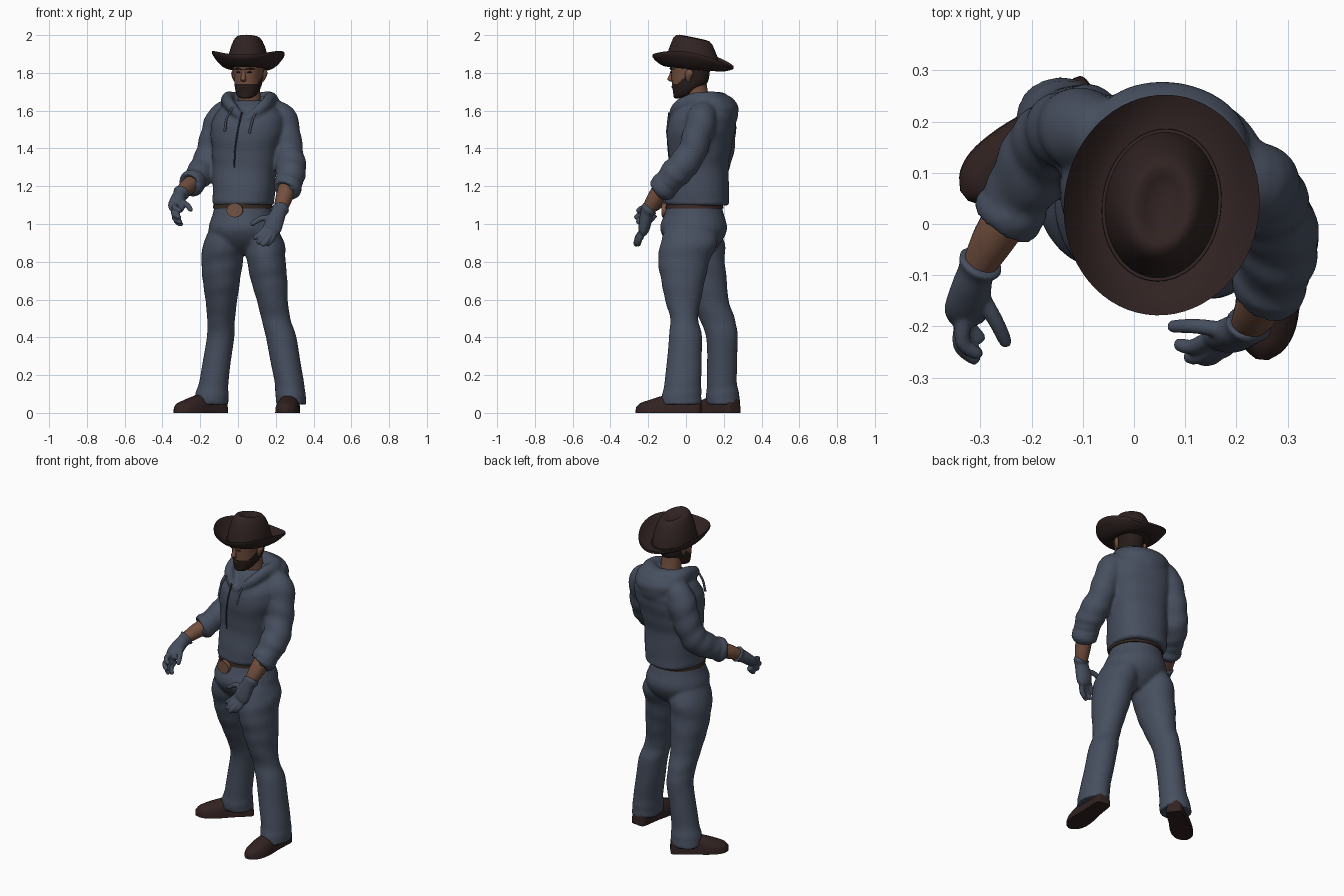
import bpy, bmesh, math
from mathutils import Vector, Matrix

def material(name, rgb):
    m = bpy.data.materials.new(name)
    m.diffuse_color = (*rgb, 1)
    return m

CLOTH = material("slate cloth", (0.062, 0.077, 0.112))
SKIN = material("skin", (0.170, 0.078, 0.048))
HAIR = material("dark hair", (0.020, 0.012, 0.010))
HAT = material("hat felt", (0.030, 0.017, 0.016))
BOOT = material("boot leather", (0.031, 0.016, 0.015))
BELT = material("belt leather", (0.040, 0.022, 0.017))
BRASS = material("buckle bronze", (0.17, 0.085, 0.056))
LINE = material("zip", (0.035, 0.042, 0.060))

def skin_rings(name, rings, mat, caps=True, angle=50):
    """Bridge a list of equal-length point rings into one object."""
    bm = bmesh.new()
    vs = [[bm.verts.new(p) for p in r] for r in rings]
    n = len(rings[0])
    for a, b in zip(vs, vs[1:]):
        for j in range(n):
            bm.faces.new((a[j], a[(j + 1) % n], b[(j + 1) % n], b[j]))
    if caps:
        bm.faces.new(vs[0])
        bm.faces.new(vs[-1])
    bmesh.ops.recalc_face_normals(bm, faces=bm.faces)
    me = bpy.data.meshes.new(name)
    bm.to_mesh(me)
    bm.free()
    me.materials.append(mat)
    me.shade_smooth()
    me.set_sharp_from_angle(angle=math.radians(angle))
    ob = bpy.data.objects.new(name, me)
    bpy.context.collection.objects.link(ob)
    return ob

def smooth_path(keys, sub):
    """Catmull-Rom through key tuples."""
    out = []
    for i in range(len(keys) - 1):
        p0, p1, p2, p3 = (keys[max(0, min(len(keys) - 1, i + k))] for k in (-1, 0, 1, 2))
        for s in range(sub):
            t = s / sub
            out.append([0.5 * (2 * b + (c - a) * t + (2 * a - 5 * b + 4 * c - d) * t * t
                        + (3 * b - a - 3 * c + d) * t ** 3) for a, b, c, d in zip(p0, p1, p2, p3)])
    return out + [list(keys[-1])]

def loft(name, keys, mat, ref=None, yaw=0, n=28, sub=5, fold=0, power=2.0):
    """Keys (x, y, z, a, b). ref None = level rings, else rings square to the path."""
    path = smooth_path([k if len(k) == 5 else (*k, k[3]) for k in keys], sub)
    rings = []
    for i, (x, y, z, a, b) in enumerate(path):
        u, v = Vector((math.cos(yaw), math.sin(yaw), 0)), Vector((-math.sin(yaw), math.cos(yaw), 0))
        if ref:
            t = Vector(path[min(i + 1, len(path) - 1)][:3]) - Vector(path[max(i - 1, 0)][:3])
            u = t.cross(Vector(ref)).normalized()
            v = u.cross(t).normalized()
        ring = []
        for j in range(n):
            w = 2 * math.pi * j / n
            c, s = (math.copysign(abs(q) ** (2 / power), q) for q in (math.cos(w), math.sin(w)))
            f = 1 + fold * math.sin(i * 1.15 + 1.6 * math.sin(w + i * 0.15))
            ring.append(Vector((x, y, z)) + u * (a * f * c) + v * (b * f * s))
        rings.append(ring)
    return skin_rings(name, rings, mat)

def fuse(name, obs, voxel=.009):
    """Join overlapping parts into one soft skin."""
    bpy.ops.object.select_all(action='DESELECT')
    for o in obs:
        o.select_set(True)
    bpy.context.view_layer.objects.active = obs[0]
    bpy.ops.object.join()
    obs[0].name = name
    r = obs[0].modifiers.new("remesh", 'REMESH')
    r.mode, r.voxel_size, r.use_smooth_shade = 'VOXEL', voxel, True
    s = obs[0].modifiers.new("soften", 'SMOOTH')
    s.factor, s.iterations = .5, 6

YAW = math.radians(-10)

# trousers: pelvis and two legs
pelvis = loft("pelvis", [(.025, .045, 1.11, .146, .14), (.025, .043, 1.05, .16, .158), (.028, .04, .98, .184, .178),
     (.03, .042, .92, .17, .155), (.03, .045, .87, .11, .11), (.035, .045, .835, .04, .06)], CLOTH)
back_leg = loft("back_leg", [(-.055, .05, 1.0, .08, .11), (-.076, .06, .9, .107, .145), (-.084, .075, .8, .11, .13),
     (-.088, .095, .7, .099, .122), (-.088, .122, .6, .085, .103), (-.09, .163, .5, .074, .095),
     (-.093, .19, .4, .073, .084), (-.126, .19, .18, .077, .079),
     (-.138, .194, .1, .088, .088), (-.142, .198, .045, .092, .09)], CLOTH, fold=.012)
front_leg = loft("front_leg", [(.115, .03, 1.0, .08, .13), (.14, .015, .9, .106, .15), (.15, -.012, .8, .102, .136),
     (.165, -.015, .7, .097, .116), (.181, -.016, .6, .083, .096), (.2, -.01, .5, .077, .074),
     (.228, -.003, .4, .081, .088), (.268, -.015, .18, .078, .096),
     (.278, -.022, .1, .08, .104), (.281, -.025, .045, .081, .107)], CLOTH, fold=.012)
fuse("trousers", [pelvis, back_leg, front_leg])

# boots: D-shaped sections from heel to toe
def boot(name, heel, toe):
    d = Vector((toe[0] - heel[0], toe[1] - heel[1], 0))
    side = Vector((-d.y, d.x, 0)).normalized()
    prof = smooth_path([(0, .03, .05), (.05, .046, .09), (.35, .052, .11), (.6, .062, .09), (.8, .06, .068),
                        (.93, .042, .052), (1, .012, .03)], 4)
    rings = []
    for s, w, h in prof:
        o = Vector((*heel, 0)) + d * s
        rings.append([o + side * (w * math.cos(k * math.pi / 12))
                      + Vector((0, 0, h * math.sin(k * math.pi / 12) ** .7 if k < 12 else 0)) for k in range(13)])
    skin_rings(name, rings, BOOT)
boot("back_boot", (-.075, .26), (-.332, .055))
boot("front_boot", (.285, .08), (.25, -.265))

# belt and buckle
loft("belt", [(.025, .045, 1.083, .158, .153), (.025, .045, 1.12, .153, .15)], BELT, n=40)
loft("buckle", [(-.015, -.1, 1.073, .043, .038), (-.018, -.125, 1.073, .043, .038)], BRASS, ref=(0, 0, 1), n=20, sub=1)

# hooded top: body, sleeves, and a hood lying on the shoulders with a sagging pouch
torso = loft("torso", [(.028, .06, 1.098, .15, .155), (.028, .06, 1.106, .16, .167), (.03, .06, 1.15, .163, .167),
     (.036, .068, 1.3, .169, .155), (.045, .073, 1.4, .182, .166), (.055, .08, 1.5, .2, .178),
     (.065, .095, 1.57, .19, .168), (.065, .1, 1.62, .15, .135), (.06, .09, 1.655, .085, .085)],
     CLOTH, yaw=YAW, n=40, fold=.008, power=2.3)
back_sleeve = loft("back_sleeve", [(-.02, .165, 1.6, .065), (-.085, .18, 1.56, .08), (-.12, .185, 1.47, .079),
     (-.15, .175, 1.37, .075), (-.178, .14, 1.295, .079), (-.215, .08, 1.25, .07), (-.235, .045, 1.225, .063),
     (-.24, .03, 1.22, .071), (-.255, .005, 1.205, .067), (-.257, .002, 1.204, .04)], CLOTH, ref=(1, 0, 0), fold=.035)
front_sleeve = loft("front_sleeve", [(.15, .1, 1.61, .065), (.228, .085, 1.56, .08), (.255, .06, 1.47, .078),
     (.268, .03, 1.38, .077), (.28, -.022, 1.305, .081), (.278, -.07, 1.255, .078), (.272, -.1, 1.22, .069),
     (.268, -.108, 1.21, .076), (.256, -.135, 1.175, .07), (.254, -.138, 1.172, .045)], CLOTH, ref=(1, 0, 0), fold=.035)
collar = loft("hood_collar", [(.03, -.075, 1.55, .012, .02), (-.03, -.045, 1.615, .028, .03), (-.055, .04, 1.65, .032, .042),
     (-.035, .135, 1.65, .047, .052), (.065, .18, 1.645, .057, .052), (.165, .125, 1.65, .047, .052),
     (.165, .03, 1.65, .032, .042), (.125, -.05, 1.615, .028, .03), (.05, -.08, 1.55, .012, .02)],
     CLOTH, ref=(0, 0, 1), n=16, fold=.03)
pouch = loft("hood_pouch", [(.07, .2, 1.49, .03, .02), (.07, .19, 1.53, .09, .07), (.072, .175, 1.59, .145, .102),
     (.07, .16, 1.64, .155, .107), (.068, .15, 1.675, .125, .08), (.068, .14, 1.67, .07, .03)], CLOTH, yaw=YAW, fold=.015)
fuse("hooded_top", [torso, back_sleeve, front_sleeve, collar, pouch])

# zip and draw cords
def cord(name, mat, *keys):
    loft(name, keys, mat, ref=(1, 0, 0), n=8, sub=4)
cord("zip", LINE, (.02, -.09, 1.59, .004), (.0, -.099, 1.5, .004), (-.015, -.094, 1.4, .004), (-.02, -.084, 1.3, .004))
cord("left_cord", CLOTH, (-.025, -.07, 1.62, .006), (-.06, -.08, 1.56, .006), (-.07, -.09, 1.49, .007))
cord("right_cord", CLOTH, (.11, -.072, 1.62, .006), (.08, -.09, 1.56, .006), (.06, -.1, 1.48, .007))

# forearms
loft("back_forearm", [(-.23, .04, 1.225, .046), (-.275, -.03, 1.19, .042), (-.31, -.095, 1.155, .03)], SKIN, ref=(1, 0, 0), n=20)
loft("front_forearm", [(.262, -.12, 1.2, .048), (.238, -.172, 1.12, .043), (.218, -.203, 1.06, .031)], SKIN, ref=(1, 0, 0), n=20)

# gloves: cuff and palm in one loft, then curled fingers and thumb
def glove(side, palm, ref, digits):
    parts = [loft(side + "_palm", palm, CLOTH, ref=ref, n=20)]
    for a, b, c in digits:
        parts.append(loft("finger", [(*a, .017), (*b, .0155), (*c, .0125),
                     (*[q + (q - p) * .15 for p, q in zip(b, c)], .003)], CLOTH, ref=ref, n=10, sub=4))
    fuse(side + "_glove", parts, .0045)
glove("back", [(-.298, -.072, 1.168, .036, .036), (-.3, -.076, 1.165, .047, .046), (-.308, -.092, 1.153, .04, .036),
      (-.318, -.125, 1.13, .034, .04), (-.325, -.165, 1.095, .028, .046), (-.325, -.19, 1.07, .018, .034)], (1, .2, 0),
      [((-.33, -.175, 1.1), (-.335, -.23, 1.085), (-.305, -.255, 1.07)),
       ((-.33, -.178, 1.08), (-.34, -.235, 1.055), (-.31, -.265, 1.035)),
       ((-.325, -.175, 1.065), (-.335, -.22, 1.03), (-.305, -.255, 1.01)),
       ((-.32, -.165, 1.05), (-.325, -.195, 1.015), (-.3, -.225, .998)),
       ((-.305, -.13, 1.12), (-.27, -.19, 1.1), (-.25, -.232, 1.075))])
glove("front", [(.226, -.19, 1.086, .038, .038), (.225, -.193, 1.082, .047, .045), (.215, -.205, 1.06, .041, .036),
      (.2, -.213, 1.025, .046, .034), (.18, -.222, .975, .049, .03), (.168, -.226, .95, .036, .018)], (.2, 1, .2),
      [((.15, -.222, .98), (.115, -.24, .945), (.085, -.235, .925)),
       ((.165, -.23, .965), (.13, -.258, .925), (.105, -.26, .9)),
       ((.18, -.23, .96), (.155, -.26, .915), (.13, -.265, .888)),
       ((.195, -.222, .965), (.18, -.245, .92), (.155, -.252, .89)),
       ((.185, -.21, 1.03), (.125, -.2, 1.03), (.075, -.2, 1.0))])

# neck and head; beard and cropped hair are coloured by position
loft("neck", [(.062, .08, 1.58, .068, .066), (.06, .065, 1.66, .06, .058), (.057, .05, 1.75, .058, .058)], SKIN)
PLACE = Matrix.Translation((.055, .02, 0)) @ Matrix.Rotation(math.radians(-15), 4, 'Z')
head = loft("head", [(0, -.058, 1.664, .018, .02), (0, -.05, 1.672, .04, .036), (0, -.032, 1.69, .055, .056),
     (0, -.012, 1.72, .066, .08), (0, .0, 1.75, .071, .095), (0, .003, 1.79, .075, .102),
     (0, .003, 1.83, .079, .104), (0, .003, 1.87, .078, .1), (0, .005, 1.92, .055, .07)], SKIN, n=64, sub=8, power=2.2)
head.data.materials.append(HAIR)
for p in head.data.polygons:
    c = p.center
    beard = c.z < 1.741 + max(0, c.y + .055) * .75 and c.y < .03
    p.material_index = int(beard or (c.y > .012 and c.z > 1.79) or (c.y > .03 and c.z > 1.715))
parts = [head]
parts.append(loft("nose", [(0, -.094, 1.815, .009, .008), (0, -.1, 1.79, .011, .012), (0, -.106, 1.768, .015, .016),
                           (0, -.1, 1.757, .013, .012), (0, -.096, 1.753, .004, .004)], SKIN, n=14))
parts.append(loft("brow_ridge", [(-.06, -.066, 1.822, .006), (-.03, -.091, 1.828, .009), (0, -.098, 1.825, .008),
                                 (.03, -.091, 1.828, .009), (.06, -.066, 1.822, .006)], SKIN, ref=(0, 0, 1), n=12))
parts.append(loft("mouth", [(-.022, -.09, 1.724, .003), (0, -.096, 1.727, .004), (.022, -.09, 1.724, .003)], SKIN, ref=(0, 0, 1), n=8))
for s in (-1, 1):
    parts.append(loft("eye", [(s * .018, -.1, 1.803, .002), (s * .031, -.095, 1.804, .005), (s * .042, -.086, 1.803, .002)], HAIR, ref=(0, 0, 1), n=8))
    parts.append(loft("eyebrow", [(s * .014, -.102, 1.819, .003), (s * .034, -.096, 1.824, .005), (s * .055, -.076, 1.82, .003)], HAIR, ref=(0, 0, 1), n=8))
    parts.append(loft("ear", [(s * .076, .012, 1.755, .005, .008), (s * .083, .014, 1.775, .009, .016),
                              (s * .087, .02, 1.8, .011, .022), (s * .085, .02, 1.818, .004, .01)], SKIN, n=12))
for o in parts:
    o.data.transform(PLACE)

# hat: local frame centred on the crown, tilted slightly back
HATPOS = Matrix.Translation((.054, .037, 0)) @ Matrix.Rotation(math.radians(-8), 4, 'Z')
def hat_ring(rx, ry, zfun, n=64):
    return [HATPOS @ Vector((rx * math.cos(w), ry * math.sin(w), zfun(ry * math.sin(w), w)))
            for w in (2 * math.pi * k / n for k in range(n))]
base = lambda y: 1.826 - .09 * y
roof = lambda y: 1.981 - .2 * y
def brim_ring(s, off):
    lift = lambda y, w: base(y) + off + s ** 2 * (.032 - .012 * math.sin(w) + .046 * math.cos(w) ** 2)
    return hat_ring(.1 + .091 * s, .137 + .079 * s, lift)
top = [brim_ring(k / 8, .007) for k in range(9)]
under = [brim_ring(k / 8, -.006) for k in range(8, -1, -1)]
skin_rings("hat_brim", top + under, HAT, caps=False)

def crown_ring(t, rx, ry, dip=0):
    """t blends from brim height to sloping roof height."""
    return hat_ring(rx, ry, lambda y, w: base(y) * (1 - t) + roof(y) * t - dip)
crown = [crown_ring(0, .112, .145), crown_ring(.25, .107, .139), crown_ring(.5, .1, .13), crown_ring(.75, .088, .115),
         crown_ring(.92, .076, .103), crown_ring(1.02, .064, .088), crown_ring(1.04, .05, .072),
         crown_ring(1.0, .034, .055, .006), crown_ring(.95, .012, .03, .008)]
skin_rings("hat_crown", crown, HAT)
band = [crown_ring(.03, .112, .145), crown_ring(.03, .117, .15), crown_ring(.1, .116, .149), crown_ring(.1, .109, .142)]
skin_rings("hat_band", band, HAT, caps=False)
